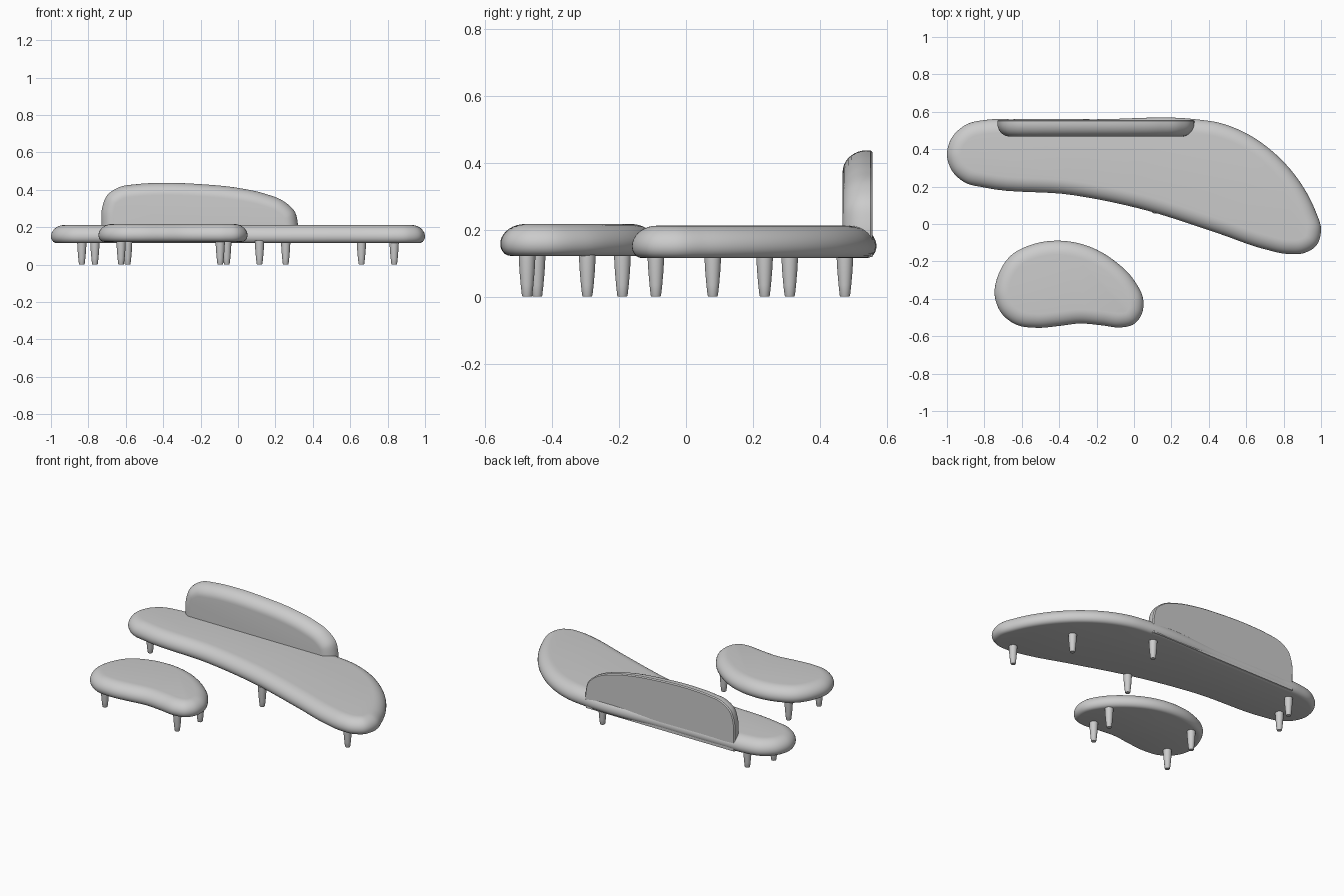
import bpy, bmesh, math
from mathutils import Vector

if "Cube" in bpy.data.objects:
    bpy.data.objects.remove(bpy.data.objects["Cube"])

grey = bpy.data.materials.new("soft grey")
grey.diffuse_color = (0.6, 0.6, 0.6, 1)
grey.use_nodes = True
grey.node_tree.nodes["Principled BSDF"].inputs["Base Color"].default_value = grey.diffuse_color


def spline(points, closed, steps=8):
    """Smooth curve through 2D points; returns (position, unit tangent) samples."""
    p = [Vector(q) for q in points]
    n = len(p)

    def tangent(i):
        if not closed and i in (0, n - 1):
            return (p[1] - p[0] if i == 0 else p[-1] - p[-2]).normalized()
        a, b, c = p[i - 1], p[i], p[(i + 1) % n]
        d0, d1 = (b - a).length, (c - b).length
        return ((b - a) / d0 * d1 + (c - b) / d1 * d0) / (d0 + d1)

    out = []
    for i in range(n if closed else n - 1):
        j = (i + 1) % n
        a, b = p[i], p[j]
        length = (b - a).length
        ta, tb = tangent(i) * length, tangent(j) * length
        last = not closed and i == n - 2
        for s in range(steps + (1 if last else 0)):
            t = s / steps
            pos = (a * (2*t**3 - 3*t**2 + 1) + ta * (t**3 - 2*t**2 + t)
                   + b * (3*t**2 - 2*t**3) + tb * (t**3 - t**2))
            d = (a * (6*t*t - 6*t) + ta * (3*t*t - 4*t + 1)
                 + b * (6*t - 6*t*t) + tb * (3*t*t - 2*t))
            out.append((pos, d.normalized()))
    return out


def inset(samples, amount):
    """Offset a clockwise outline inwards."""
    return [pos + Vector((t.y, -t.x)) * amount for pos, t in samples]


def loft(name, rings):
    """Skin closed rings and cap both ends."""
    bm = bmesh.new()
    loops = [[bm.verts.new(v) for v in ring] for ring in rings]
    for r0, r1 in zip(loops, loops[1:]):
        for i in range(len(r0)):
            j = (i + 1) % len(r0)
            bm.faces.new((r0[i], r0[j], r1[j], r1[i]))
    bm.faces.new(loops[0])
    bm.faces.new(loops[-1])
    bmesh.ops.recalc_face_normals(bm, faces=bm.faces)
    mesh = bpy.data.meshes.new(name)
    bm.to_mesh(mesh)
    bm.free()
    mesh.materials.append(grey)
    ob = bpy.data.objects.new(name, mesh)
    bpy.context.collection.objects.link(ob)
    bpy.ops.object.select_all(action='DESELECT')
    ob.select_set(True)
    bpy.context.view_layer.objects.active = ob
    bpy.ops.object.shade_smooth_by_angle(angle=math.radians(40))
    return ob


def cushion(name, outline, z0, z1):
    """Pebble slab: small round below, large soft round above."""
    samples = spline(outline, True)
    low, widest = 0.03, z0 + 0.035
    profile = []
    for k in range(6):
        a = math.pi / 2 * k / 5
        profile.append((low * (1 - math.sin(a)), widest - 0.035 * math.cos(a)))
    for k in range(1, 10):
        a = math.pi / 2 * k / 9
        profile.append((0.075 * (1 - math.cos(a)), widest + (z1 - widest) * math.sin(a)))
    return loft(name, [[(q.x, q.y, z) for q in inset(samples, d)] for d, z in profile])


# Sofa seat (outline runs clockwise seen from above)
cushion("seat", [
    (-1.0, 0.37), (-0.975, 0.46), (-0.9, 0.53), (-0.78, 0.558), (-0.65, 0.56),
    (-0.2, 0.56), (0.33, 0.56), (0.46, 0.54), (0.6, 0.485), (0.75, 0.38),
    (0.88, 0.235), (0.97, 0.07), (1.0, -0.03), (0.975, -0.115), (0.91, -0.155),
    (0.82, -0.16), (0.7, -0.135), (0.45, -0.05), (0.02, 0.085), (-0.33, 0.155),
    (-0.8, 0.195), (-0.9, 0.22), (-0.97, 0.28)], 0.115, 0.212)

# Footstool cushion
cushion("footstool", [
    (-0.745, -0.38), (-0.725, -0.27), (-0.66, -0.17), (-0.54, -0.108),
    (-0.38, -0.09), (-0.24, -0.12), (-0.1, -0.2), (0.0, -0.3), (0.05, -0.41),
    (0.04, -0.485), (0.0, -0.535), (-0.07, -0.553), (-0.17, -0.542),
    (-0.29, -0.532), (-0.4, -0.545), (-0.52, -0.555), (-0.63, -0.538),
    (-0.71, -0.475)], 0.122, 0.217)

# Backrest: arched panel, flat behind, rounded towards the front
arch = spline([
    (-0.73, 0.118), (-0.73, 0.2), (-0.727, 0.3), (-0.7, 0.37), (-0.64, 0.412),
    (-0.54, 0.43), (-0.4, 0.437), (-0.2, 0.43), (0.0, 0.41), (0.14, 0.38),
    (0.25, 0.335), (0.305, 0.28), (0.32, 0.22), (0.32, 0.118)], False)
profile = [(0.006, 0.557), (0.0, 0.551)]
for k in range(10):
    a = math.pi / 2 * k / 9
    profile.append((0.065 * (1 - math.cos(a)), 0.54 - 0.072 * math.sin(a)))
loft("backrest", [[(q.x, y, q.y) for q in inset(arch, d)] for d, y in profile])

# Tapered legs
leg_profile = [(0.0135, 0), (0.0155, 0.004), (0.019, 0.035), (0.0225, 0.075),
               (0.0245, 0.11), (0.025, 0.13)]


def leg(name, x, y):
    loft(name, [[(x + r * math.cos(math.tau * i / 24), y + r * math.sin(math.tau * i / 24), z)
                 for i in range(24)] for r, z in leg_profile])


sofa_legs = [(-0.835, 0.31), (-0.765, 0.475), (0.115, 0.08),
             (0.255, 0.475), (0.66, 0.235), (0.835, -0.09)]
stool_legs = [(-0.625, -0.445), (-0.59, -0.19), (-0.095, -0.475), (-0.06, -0.295)]
for i, (x, y) in enumerate(sofa_legs):
    leg(f"sofa_leg_{i + 1}", x, y)
for i, (x, y) in enumerate(stool_legs):
    leg(f"footstool_leg_{i + 1}", x, y)
